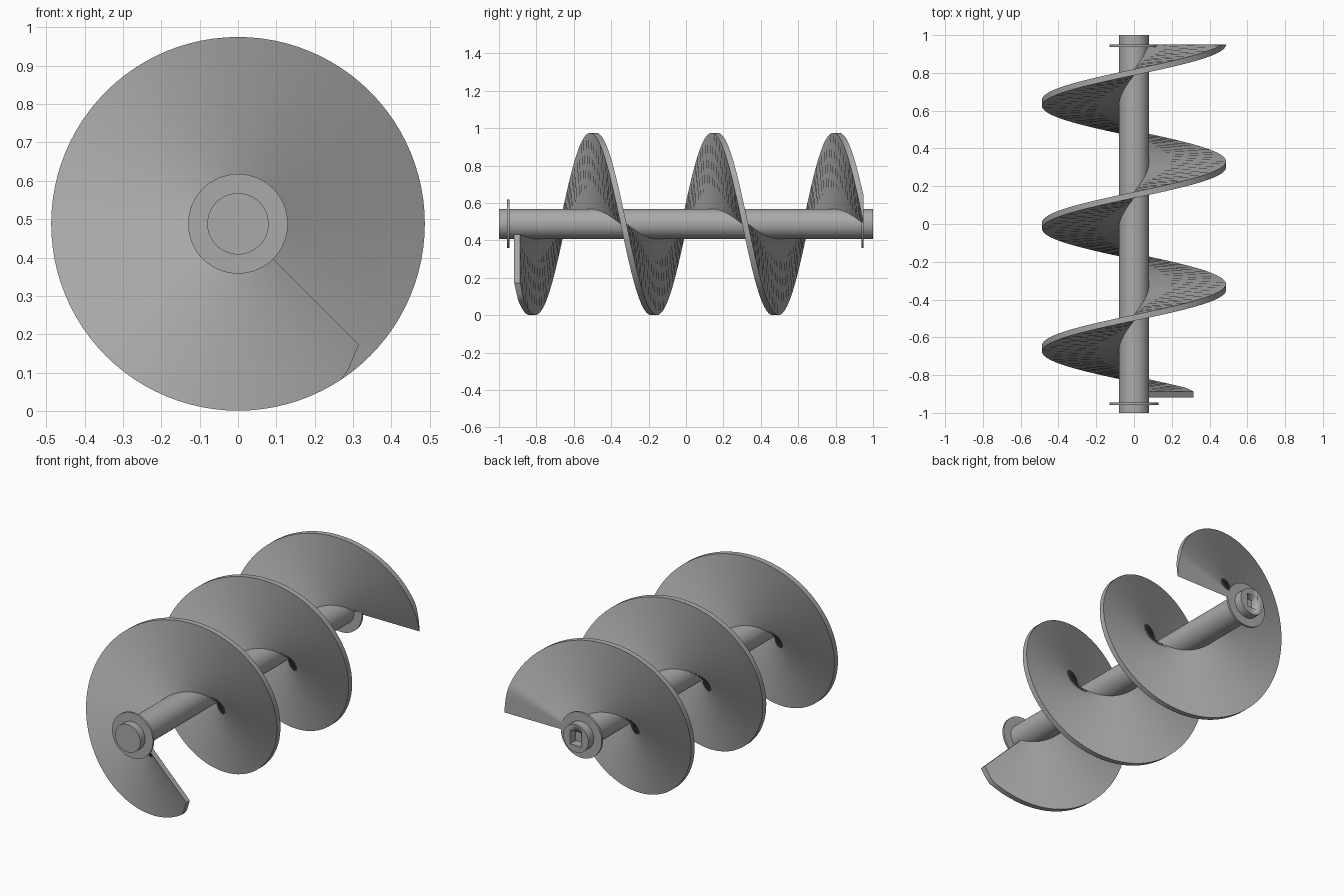
import bpy, bmesh
from math import cos, sin, pi, radians, floor
from mathutils import Matrix, Vector

cube = bpy.data.objects.get("Cube")
if cube:
    bpy.data.objects.remove(cube, do_unlink=True)

AXIS_Z = 0.488
SHAFT_R, BLADE_R = 0.08, 0.487
PITCH, THICK = 0.65, 0.032
END_Y = 0.966           # blade centre where it ends, at +x
BACK_STOP = 0.95        # blade is ground flat here

steel = bpy.data.materials.new("grey steel")
steel.use_nodes = True
colour = (0.4, 0.4, 0.4, 1)
steel.diffuse_color = colour
steel.node_tree.nodes["Principled BSDF"].inputs["Base Color"].default_value = colour


def finish(name, bm, angle=30):
    bmesh.ops.recalc_face_normals(bm, faces=bm.faces)
    mesh = bpy.data.meshes.new(name)
    bm.to_mesh(mesh)
    bm.free()
    mesh.materials.append(steel)
    ob = bpy.data.objects.new(name, mesh)
    bpy.context.collection.objects.link(ob)
    bpy.ops.object.select_all(action='DESELECT')
    ob.select_set(True)
    bpy.context.view_layer.objects.active = ob
    bpy.ops.object.shade_smooth_by_angle(angle=radians(angle))
    return ob


def disc(name, radius, y0, y1, sides=64):
    bm = bmesh.new()
    place = Matrix.Translation((0, (y0 + y1) / 2, AXIS_Z)) @ Matrix.Rotation(pi / 2, 4, 'X')
    bmesh.ops.create_cone(bm, cap_ends=True, segments=sides, radius1=radius,
                          radius2=radius, depth=y1 - y0, matrix=place)
    return finish(name, bm)


# Shaft with a square drive socket in the back end
shaft = disc("shaft", SHAFT_R, -1, 1)
bm = bmesh.new()
bmesh.ops.create_cube(bm, size=1, matrix=Matrix.Translation((0, 1, AXIS_Z))
                      @ Matrix.Diagonal((0.07, 0.2, 0.08, 1)))
cutter = finish("socket_cutter", bm)
cutter.hide_render = True
cut = shaft.modifiers.new("socket", 'BOOLEAN')
cut.operation, cut.solver, cut.object = 'DIFFERENCE', 'EXACT', cutter
bpy.context.view_layer.objects.active = shaft
bpy.ops.object.modifier_apply(modifier=cut.name)
bpy.data.objects.remove(cutter, do_unlink=True)

# Thin collars near both ends
disc("front_collar", 0.13, -0.957, -0.945)
disc("back_collar", 0.13, 0.938, 0.95)

# Screw blade: a rectangular section swept along the helix
TURNS = 2.875
STEPS = 276
# Chamfer line across the front outer corner
corner_a, corner_b = Vector((0.315, -0.315)), Vector((0.28, -0.398))
chamfer = corner_b - corner_a


def rim_radius(angle):
    d = Vector((cos(angle), sin(angle)))
    r = corner_a.cross(chamfer) / d.cross(chamfer)
    return min(BLADE_R, r) if r > 0 else BLADE_R


bm = bmesh.new()
rings = []
for i in range(STEPS + 1):
    turn = TURNS * i / STEPS
    angle = -pi / 4 - 2 * pi * turn
    y = END_Y - PITCH * (TURNS - turn)
    outer = rim_radius(angle) if turn < 0.1 else BLADE_R
    ring = []
    for r, side in ((SHAFT_R - 0.005, -1), (outer, -1), (outer, 1), (SHAFT_R - 0.005, 1)):
        ring.append(bm.verts.new((r * cos(angle), min(y + side * THICK / 2, BACK_STOP),
                                  AXIS_Z + r * sin(angle))))
    rings.append(ring)
for a, b in zip(rings, rings[1:]):
    for k in range(4):
        n = (k + 1) % 4
        bm.faces.new((a[k], a[n], b[n], b[k]))
bm.faces.new(rings[0])
bmesh.ops.remove_doubles(bm, verts=bm.verts, dist=0.0005)
finish("screw_blade", bm)
